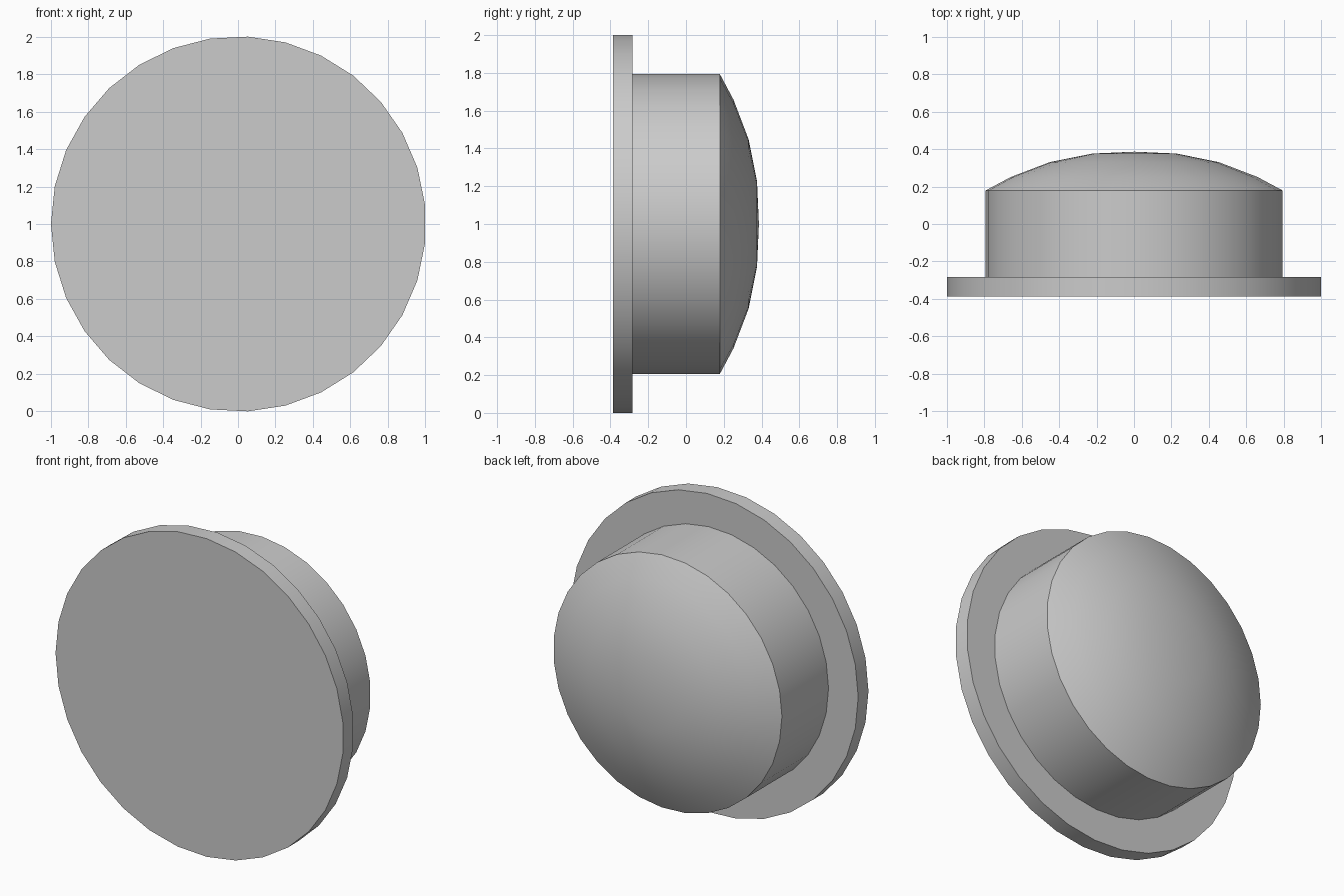
import bpy
import bmesh
from math import cos, sin, pi, radians

cube = bpy.data.objects.get("Cube")
if cube:
    bpy.data.objects.remove(cube, do_unlink=True)

SIDES = 31
OFFSET = 0.0026  # odd side count: shift so the outline is centred on x

grey = bpy.data.materials.new("plain grey")
grey.use_nodes = True
colour = (0.6, 0.6, 0.6, 1)
grey.diffuse_color = colour
grey.node_tree.nodes["Principled BSDF"].inputs["Base Color"].default_value = colour


def lathe(name, profile):
    """Turn (radius, y) points about the y axis; radius 0 makes a pole."""
    bm = bmesh.new()
    rings = []
    for r, y in profile:
        if r == 0:
            rings.append([bm.verts.new((OFFSET, y, 1))] * SIDES)
        else:
            angles = [pi + 2 * pi * i / SIDES for i in range(SIDES)]
            rings.append([bm.verts.new((OFFSET + r * cos(a), y, 1 + r * sin(a)))
                          for a in angles])
    for low, high in zip(rings, rings[1:]):
        for i in range(SIDES):
            j = (i + 1) % SIDES
            corners = dict.fromkeys((low[i], high[i], high[j], low[j]))
            bm.faces.new(corners)
    bmesh.ops.recalc_face_normals(bm, faces=bm.faces)
    mesh = bpy.data.meshes.new(name)
    bm.to_mesh(mesh)
    bm.free()
    mesh.materials.append(grey)
    obj = bpy.data.objects.new(name, mesh)
    bpy.context.collection.objects.link(obj)
    bpy.ops.object.select_all(action='DESELECT')
    obj.select_set(True)
    bpy.context.view_layer.objects.active = obj
    bpy.ops.object.shade_smooth_by_angle(angle=radians(30))
    return obj


# Wide flat disc at the front
lathe("flange", [(0, -0.386), (1.0013, -0.386), (1.0013, -0.284), (0, -0.284)])

# Drum closed by a shallow dome at the back
lathe("domed_body", [(0.795, -0.284), (0.795, 0.179), (0.66, 0.251),
                     (0.45, 0.331), (0.225, 0.376), (0, 0.386)])
